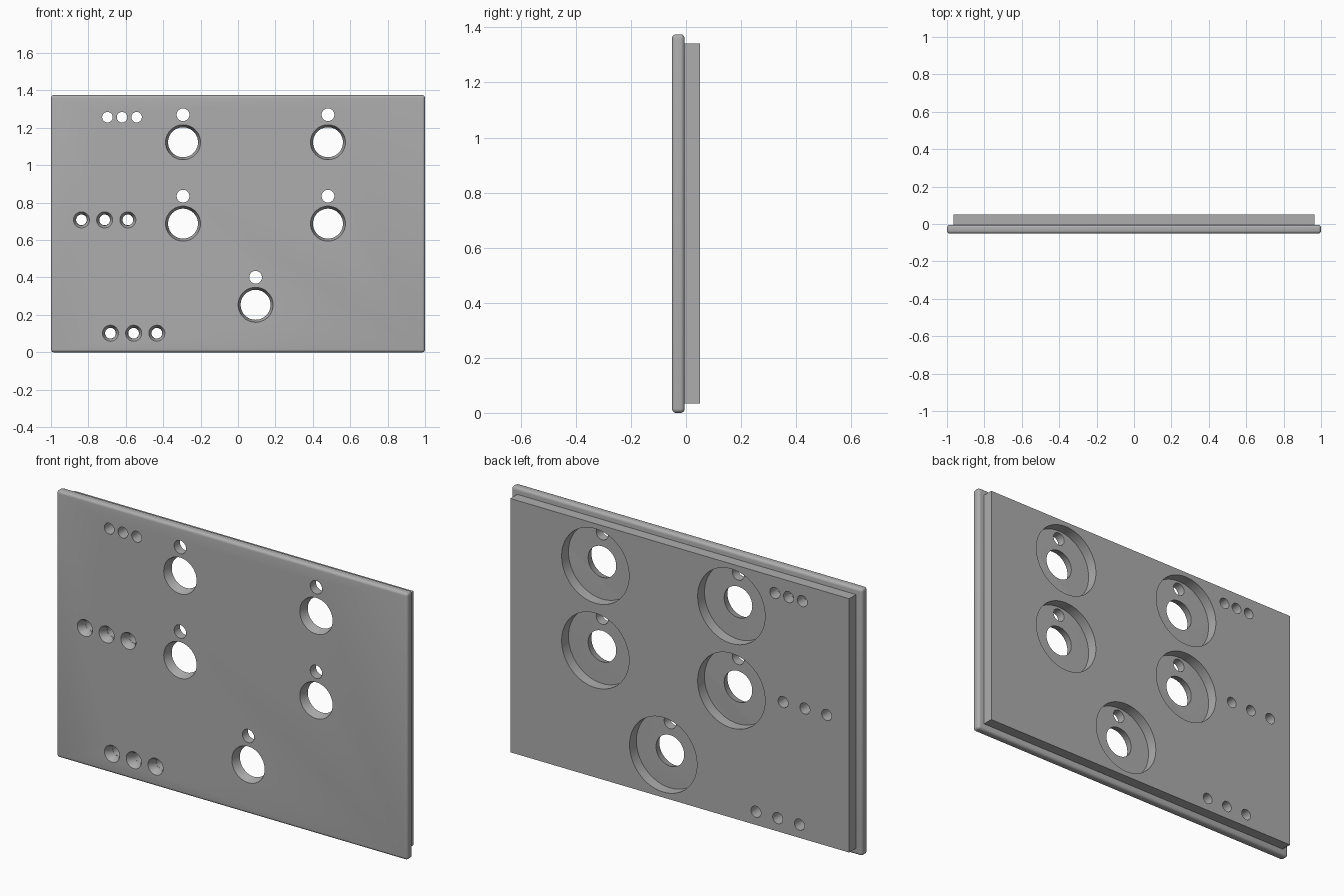
import bpy, bmesh, math

cube = bpy.data.objects.get("Cube")
if cube:
    bpy.data.objects.remove(cube, do_unlink=True)

HEIGHT = 1.375
FRONT, JOINT, BACK = -0.051, -0.005, 0.051

grey = bpy.data.materials.new("panel_grey")
grey.use_nodes = True
colour = (0.42, 0.42, 0.42, 1)
grey.diffuse_color = colour
grey.node_tree.nodes["Principled BSDF"].inputs["Base Color"].default_value = colour


def make_object(name, bm):
    bmesh.ops.recalc_face_normals(bm, faces=bm.faces)
    mesh = bpy.data.meshes.new(name)
    bm.to_mesh(mesh)
    bm.free()
    mesh.materials.append(grey)
    obj = bpy.data.objects.new(name, mesh)
    bpy.context.collection.objects.link(obj)
    return obj


def slab(name, half_width, z0, z1, y0, y1, radius=0):
    """Box, optionally rounded everywhere but around its front face."""
    bm = bmesh.new()
    bmesh.ops.create_cube(bm, size=1)
    for v in bm.verts:
        v.co = (v.co.x * 2 * half_width,
                y0 if v.co.y < 0 else y1,
                z0 if v.co.z < 0 else z1)
    if radius:
        edges = [e for e in bm.edges if max(v.co.y for v in e.verts) > y0]
        bmesh.ops.bevel(bm, geom=edges, offset=radius, segments=5,
                        profile=0.5, affect='EDGES')
    return make_object(name, bm)


def add_turned(bm, x, z, profile, sides=48):
    """Closed solid turned about the y direction from (y, radius) pairs."""
    rings = []
    for y, r in profile:
        angles = [2 * math.pi * i / sides for i in range(sides)]
        rings.append([bm.verts.new((x + r * math.cos(a), y, z + r * math.sin(a)))
                      for a in angles])
    for a, b in zip(rings, rings[1:]):
        for i in range(sides):
            j = (i + 1) % sides
            bm.faces.new((a[i], a[j], b[j], b[i]))
    bm.faces.new(rings[0])
    bm.faces.new(rings[-1])


def cut(target, cutter):
    mod = target.modifiers.new("holes", 'BOOLEAN')
    mod.operation = 'DIFFERENCE'
    mod.solver = 'EXACT'
    mod.object = cutter
    bpy.ops.object.select_all(action='DESELECT')
    target.select_set(True)
    bpy.context.view_layer.objects.active = target
    bpy.ops.object.modifier_apply(modifier=mod.name)
    bpy.data.objects.remove(cutter, do_unlink=True)
    bpy.ops.object.shade_smooth_by_angle(angle=math.radians(30))


# Hole layout
dials = [(-0.294, 1.123), (0.481, 1.123), (-0.294, 0.688), (0.481, 0.688), (0.094, 0.254)]
plain_holes = [(-0.62 + i * 0.078, 1.257) for i in (-1, 0, 1)]
sunk_holes = [(cx + i * 0.124, z) for cx, z in ((-0.713, 0.708), (-0.558, 0.102))
              for i in (-1, 0, 1)]

# Front plate with tapered dial holes, indicator holes and countersunk holes
front_plate = slab("front_plate", 1, 0, HEIGHT, FRONT, JOINT, 0.015)
bm = bmesh.new()
out, inn = FRONT - 0.02, JOINT + 0.02
for x, z in dials:
    add_turned(bm, x, z, [(out, 0.0935), (FRONT, 0.0935), (JOINT, 0.08), (inn, 0.08)], 64)
    add_turned(bm, x, z + 0.147, [(out, 0.034), (inn, 0.034)])
for x, z in plain_holes:
    add_turned(bm, x, z, [(out, 0.028), (inn, 0.028)])
for x, z in sunk_holes:
    add_turned(bm, x, z, [(out, 0.043), (FRONT, 0.043), (FRONT + 0.025, 0.029), (inn, 0.029)])
cut(front_plate, make_object("front_cutter", bm))

# Back plate with wide dial recesses and the through holes
back_plate = slab("back_plate", 0.965, 0.034, HEIGHT - 0.034, JOINT, BACK)
bm = bmesh.new()
out, inn = JOINT - 0.02, BACK + 0.02
for x, z in dials:
    add_turned(bm, x, z, [(out, 0.192), (inn, 0.192)], 96)
for x, z in plain_holes + sunk_holes:
    add_turned(bm, x, z, [(out, 0.0285), (inn, 0.0285)])
cut(back_plate, make_object("back_cutter", bm))
